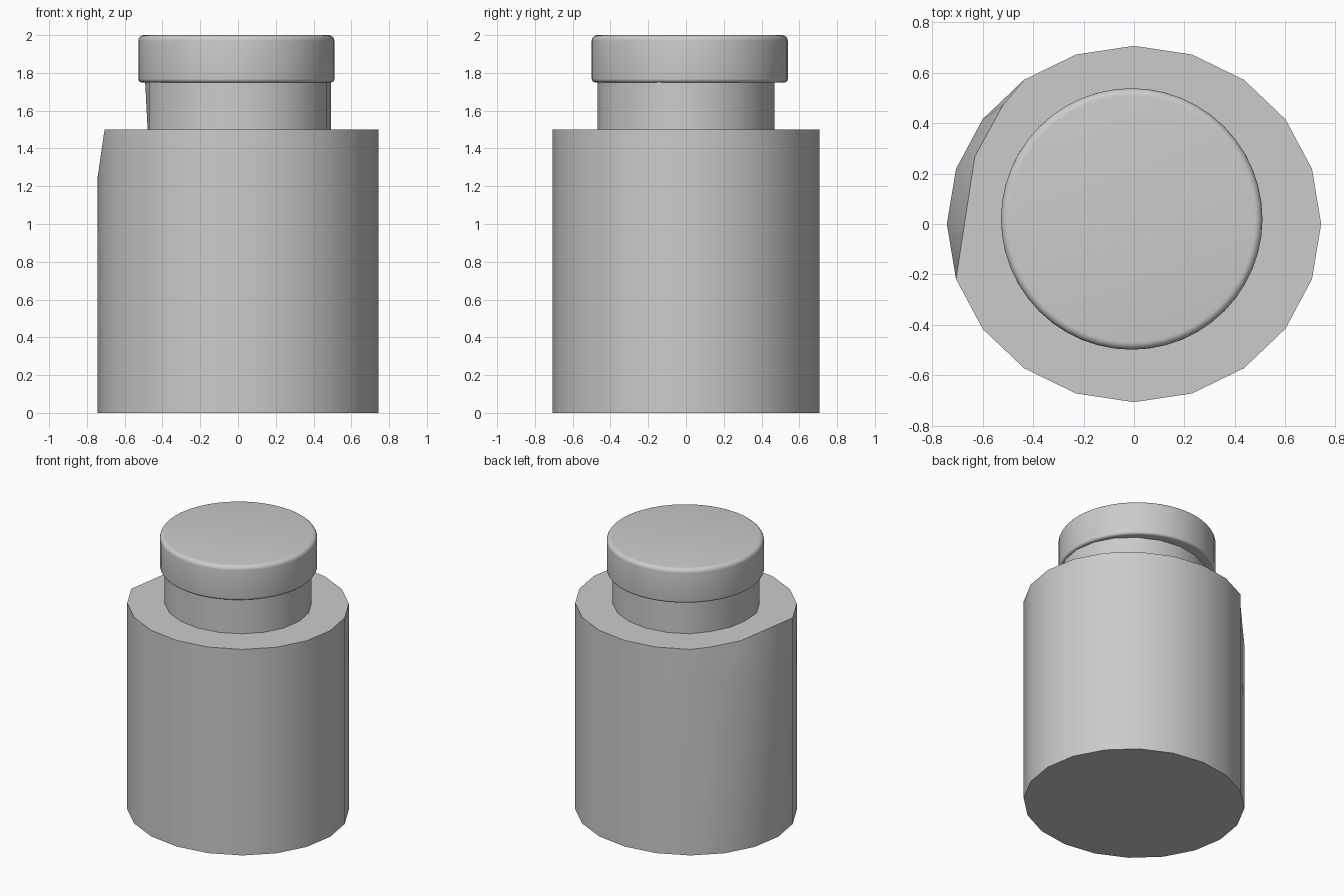
import bpy, bmesh, math

if "Cube" in bpy.data.objects:
    bpy.data.objects.remove(bpy.data.objects["Cube"])


def loft(name, rings, sides, angle, tweak=None, cx=0.0, cy=0.0, sy=1.0):
    """Closed solid from (radius, z) rings; tweak(i_side, i_ring) gives an xy offset."""
    bm = bmesh.new()
    loops = []
    for j, (r, z) in enumerate(rings):
        loop = []
        for i in range(sides):
            a = 2 * math.pi * i / sides
            dx, dy = tweak(i, j) if tweak else (0, 0)
            loop.append(bm.verts.new((cx + r * math.cos(a) + dx, cy + sy * r * math.sin(a) + dy, z)))
        loops.append(loop)
    for lo, hi in zip(loops, loops[1:]):
        for i in range(sides):
            k = (i + 1) % sides
            bm.faces.new((lo[i], lo[k], hi[k], hi[i]))
    bm.faces.new(loops[0][::-1])
    bm.faces.new(loops[-1])
    me = bpy.data.meshes.new(name)
    bm.to_mesh(me)
    bm.free()
    ob = bpy.data.objects.new(name, me)
    bpy.context.collection.objects.link(ob)
    bpy.ops.object.select_all(action='DESELECT')
    ob.select_set(True)
    bpy.context.view_layer.objects.active = ob
    bpy.ops.object.shade_smooth_by_angle(angle=math.radians(angle))
    return ob


FLAT = 0.952  # body and neck are slightly narrower in y

# Body: 20-sided jar with a dent pushed into the top rim at the back left
DENT = {8: (0.08, 0.055), 9: (0.075, 0.05), 10: (0.07, 0.0)}
loft("jar_body", [(0.743, 0), (0.743, 1.25), (0.743, 1.5)], 20, 30,
     lambda i, j: DENT.get(i, (0, 0)) if j == 2 else (0, 0), sy=FLAT)

# Neck: its base is nudged inwards on the dented side
NUDGE = {8: (0.015, -0.006), 9: (0.016, -0.004), 10: (0.014, 0.0)}
loft("jar_neck", [(0.492, 1.49), (0.492, 1.76)], 20, 30,
     lambda i, j: NUDGE.get(i, (0, 0)) if j == 0 else (0, 0), sy=FLAT)

# Cap: round lid with soft rims, sitting slightly off centre
R, B, C, LOW, TOP = 0.519, 0.03, 0.018, 1.75, 2.0
arc = [math.radians(90 * k / 5) for k in range(6)]
profile = [(R - C + C * math.sin(a), LOW + C - C * math.cos(a)) for a in arc]
profile += [(R - B + B * math.cos(a), TOP - B + B * math.sin(a)) for a in arc]
loft("lid", profile, 48, 40, None, -0.009, 0.02)
